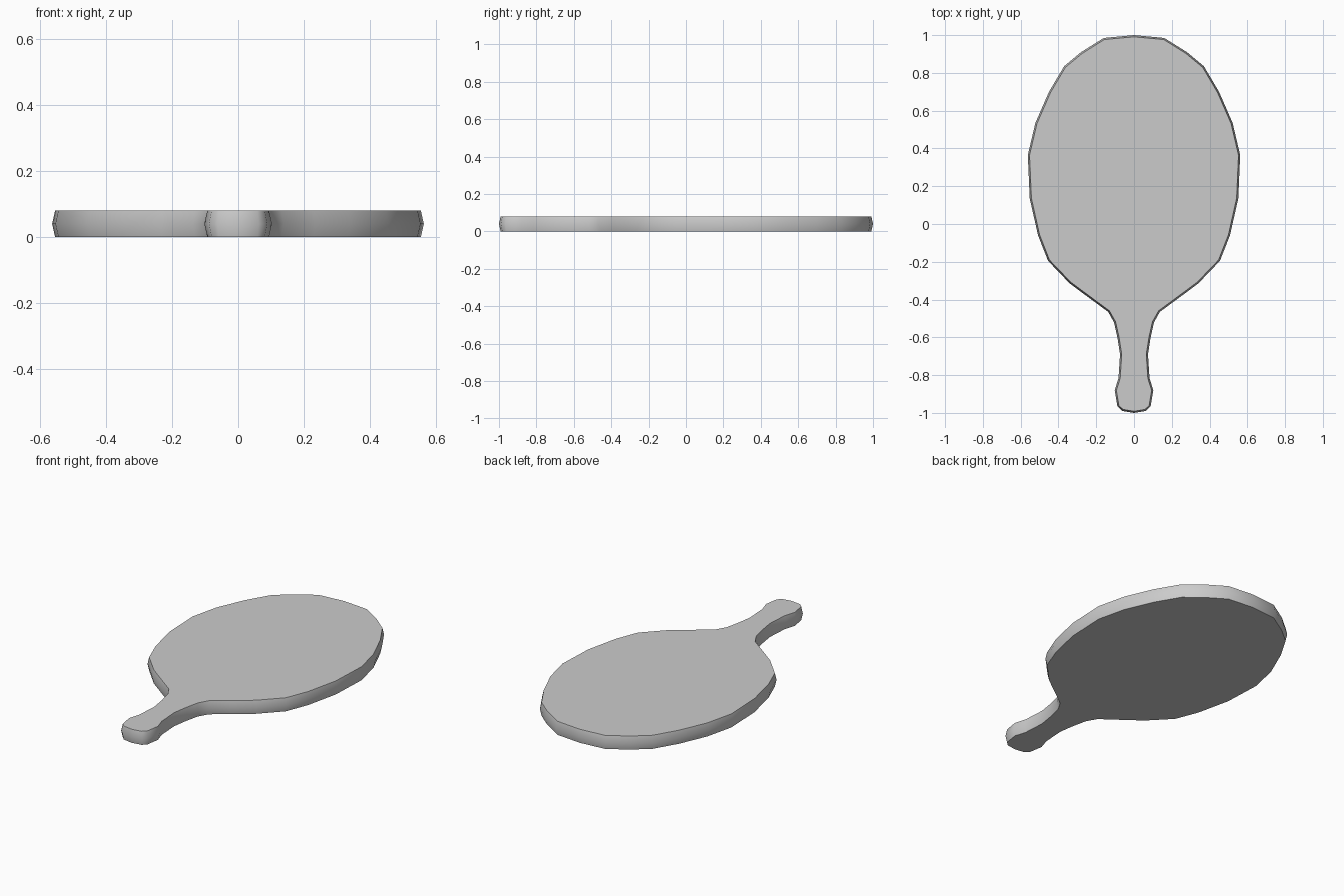
import bpy, bmesh, math
from mathutils import Vector

if "Cube" in bpy.data.objects:
    bpy.data.objects.remove(bpy.data.objects["Cube"])

HEIGHT = 0.08
INSET = 0.009

# Right half of the paddle outline, blade tip to handle butt
half = [(0, 1.0), (0.16, 0.985), (0.28, 0.91), (0.37, 0.835), (0.45, 0.70),
        (0.522, 0.535), (0.562, 0.365), (0.552, 0.135), (0.508, -0.06),
        (0.455, -0.195), (0.34, -0.315), (0.235, -0.393), (0.137, -0.465),
        (0.106, -0.52), (0.088, -0.60), (0.074, -0.69), (0.082, -0.815),
        (0.102, -0.88), (0.088, -0.965), (0.062, -0.99), (0, -1.0)]
outline = [Vector(p) for p in half] + [Vector((-x, y)) for x, y in half[-2:0:-1]]
outline.reverse()  # counter-clockwise


def inset(points, d):
    """Move each point inwards along its averaged normal."""
    result = []
    for i, p in enumerate(points):
        a = (p - points[i - 1]).normalized()
        b = (points[(i + 1) % len(points)] - p).normalized()
        t = (a + b).normalized()
        result.append(p + Vector((-t.y, t.x)) * d)
    return result


# Paddle: flat faces with a slightly bulging rim
bm = bmesh.new()
inner = inset(outline, INSET)
rings = [[bm.verts.new((p.x, p.y, z)) for p in pts]
         for pts, z in ((inner, 0), (outline, HEIGHT / 2), (inner, HEIGHT))]
n = len(outline)
for low, high in zip(rings, rings[1:]):
    for i in range(n):
        j = (i + 1) % n
        bm.faces.new((low[i], low[j], high[j], high[i]))
bm.faces.new(rings[0][::-1])
bm.faces.new(rings[-1])
bmesh.ops.recalc_face_normals(bm, faces=bm.faces)

mesh = bpy.data.meshes.new("paddle")
bm.to_mesh(mesh)
bm.free()
paddle = bpy.data.objects.new("paddle", mesh)
bpy.context.collection.objects.link(paddle)
bpy.context.view_layer.objects.active = paddle
paddle.select_set(True)
bpy.ops.object.shade_smooth_by_angle(angle=math.radians(55))
